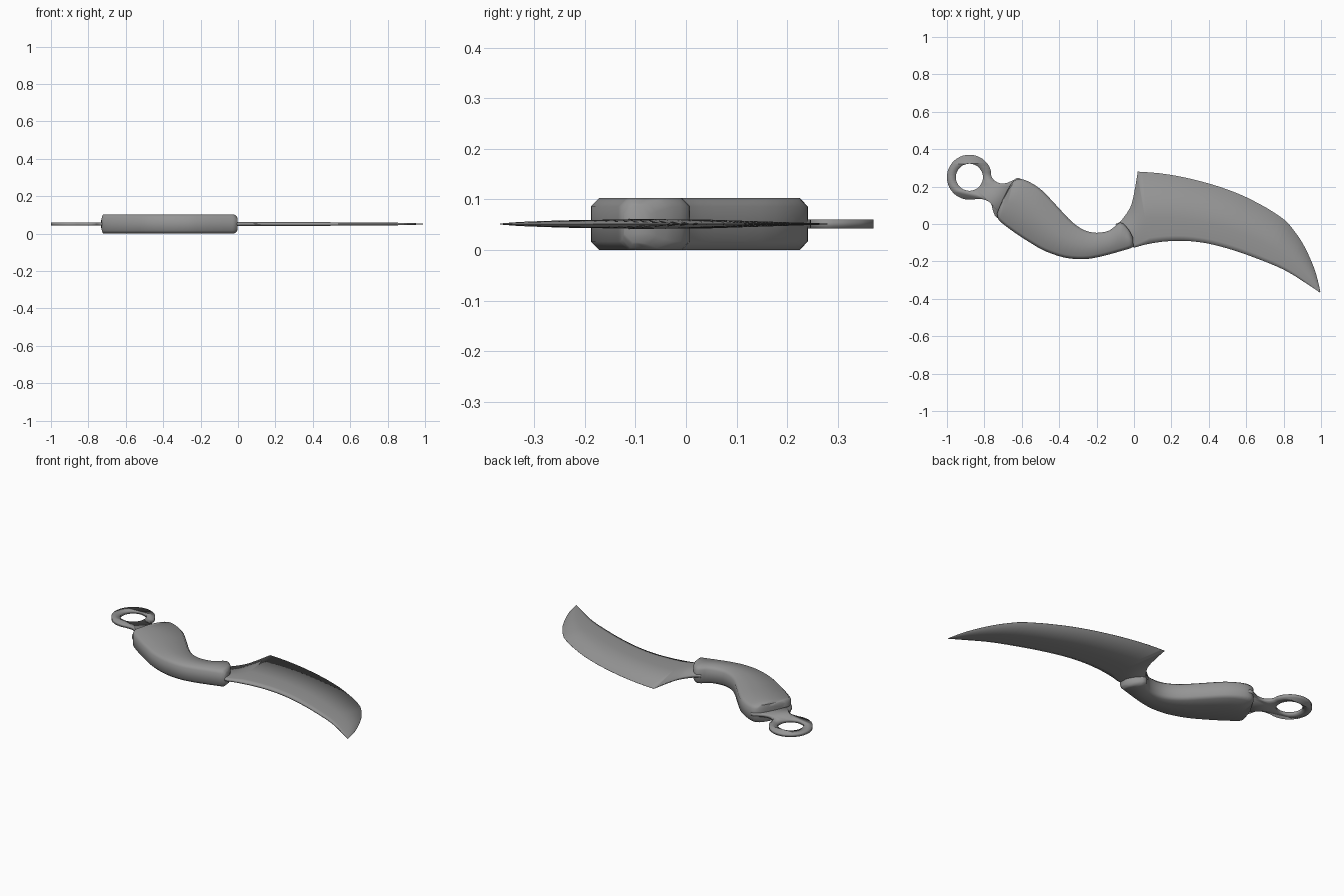
import bpy, bmesh
from math import sin, cos, radians, tau, hypot

if "Cube" in bpy.data.objects:
    bpy.data.objects.remove(bpy.data.objects["Cube"])

MID = 0.0515  # height of the middle plane of the knife

steel = bpy.data.materials.new("dark_grey")
steel.diffuse_color = (0.3, 0.3, 0.3, 1)
steel.use_nodes = True
steel.node_tree.nodes["Principled BSDF"].inputs["Base Color"].default_value = steel.diffuse_color


def finish(obj, angle):
    """Colour and smooth-shade an object."""
    obj.data.materials.clear()
    obj.data.materials.append(steel)
    bpy.ops.object.select_all(action='DESELECT')
    obj.select_set(True)
    bpy.context.view_layer.objects.active = obj
    bpy.ops.object.shade_smooth_by_angle(angle=radians(angle))


def dense(rows, n=3):
    """Catmull-Rom refinement of a list of stations."""
    p = [rows[0]] + rows + [rows[-1]]
    out = []
    for a, b, c, d in zip(p, p[1:], p[2:], p[3:]):
        for i in range(n):
            t = i / n
            out.append([q + 0.5 * t * (r - o + t * (2 * o - 5 * q + 4 * r - s
                        + t * (3 * (q - r) + s - o)))
                        for o, q, r, s in zip(a, b, c, d)])
    return out + [list(rows[-1])]


def loft(name, sections, angle):
    """Skin sections given as upper-half points mirrored about the middle plane."""
    bm = bmesh.new()
    rows = []
    for side in sections:
        ring = side + [(x, y, -z) for x, y, z in reversed(side)]
        rows.append([bm.verts.new((x, y, z + MID)) for x, y, z in ring])
    n = len(rows[0])
    for a, b in zip(rows, rows[1:]):
        for j in range(n):
            k = (j + 1) % n
            bm.faces.new((a[j], a[k], b[k], b[j]))
    bm.faces.new(rows[0])
    bm.faces.new(rows[-1])
    bmesh.ops.recalc_face_normals(bm, faces=bm.faces)
    mesh = bpy.data.meshes.new(name)
    bm.to_mesh(mesh)
    bm.free()
    obj = bpy.data.objects.new(name, mesh)
    bpy.context.collection.objects.link(obj)
    finish(obj, angle)


# Curved handle with chamfered edges: lower x, y, upper x, y, half height
grip = [(-0.732, 0.058, -0.715, 0.10, .036), (-0.725, 0.025, -0.69, 0.155, .0515),
        (-0.70, 0.00, -0.652, 0.22, .0515), (-0.66, -0.03, -0.615, 0.241, .0515),
        (-0.61, -0.065, -0.56, 0.225, .0515), (-0.545, -0.106, -0.49, 0.178, .0515),
        (-0.475, -0.145, -0.40, 0.083, .0515), (-0.37, -0.18, -0.33, 0.01, .0515),
        (-0.27, -0.188, -0.265, -0.033, .0515), (-0.20, -0.179, -0.2, -0.047, .0515),
        (-0.13, -0.162, -0.13, -0.034, .0515), (-0.06, -0.142, -0.075, 0.008, .0515),
        (-0.02, -0.13, -0.032, -0.025, .0515), (-0.003, -0.122, -0.006, -0.07, .036)]
sections = []
for x0, y0, x1, y1, h in dense(grip):
    h = min(h, 0.0515)
    c = 0.017 / hypot(x1 - x0, y1 - y0)
    profile = [(0, h - 0.017), (c, h), (0.5, h), (1 - c, h), (1, h - 0.017)]
    sections.append([(x0 + (x1 - x0) * t, y0 + (y1 - y0) * t, z) for t, z in profile])
loft("handle", sections, 60)

# Blade: lower edge x, y, upper edge x, y, half thickness, upper edge fraction
heel = [(-0.03, -0.115, -0.10, 0.00, .0095, .9), (0.00, -0.125, -0.075, 0.012, .0095, .9),
        (0.02, -0.121, -0.037, 0.06, .0095, .8), (0.045, -0.114, -0.012, 0.11, .0095, .6),
        (0.07, -0.108, 0.007, 0.20, .0095, .3), (0.09, -0.104, 0.02, 0.28, .0095, .1)]
edge = [(0.15, -0.095, 0.13, 0.272, .0095, .1), (0.22, -0.09, 0.24, 0.255, .0095, .1),
        (0.29, -0.091, 0.35, 0.23, .0095, .1), (0.37, -0.10, 0.46, 0.198, .0095, .1),
        (0.45, -0.117, 0.567, 0.158, .0095, .1), (0.55, -0.146, 0.65, 0.118, .009, .1),
        (0.64, -0.178, 0.727, 0.075, .0085, .1), (0.73, -0.213, 0.807, 0.02, .008, .1),
        (0.80, -0.244, 0.855, -0.035, .0075, .1), (0.86, -0.278, 0.90, -0.10, .0065, .1),
        (0.92, -0.317, 0.94, -0.18, .005, .1), (0.96, -0.343, 0.973, -0.265, .0035, .1),
        (0.994, -0.367, 0.996, -0.36, .001, .1)]
sections = []
for x0, y0, x1, y1, h, e in dense(heel) + dense(heel[-1:] + edge)[1:]:
    profile = [(0, 0.6), (0.08, 1), (0.35, 0.95), (1, e)]
    sections.append([(x0 + (x1 - x0) * t, y0 + (y1 - y0) * t, h * k) for t, k in profile])
loft("blade", sections, 100)

# Finger ring and the neck that runs into the handle (third value marks a corner)
CX, CY, R_OUT, R_IN = -0.88, 0.25, 0.12, 0.072
ring = [(CX + R_OUT * cos(radians(a)), CY + R_OUT * sin(radians(a)))
        for a in range(20, 271, 25)]
neck = [(-0.84, 0.133), (-0.80, 0.130), (-0.765, 0.108), (-0.755, 0.075),
        (-0.735, 0.035), (-0.68, 0.02, 1), (-0.58, 0.20, 1), (-0.615, 0.246),
        (-0.65, 0.232), (-0.695, 0.217), (-0.735, 0.225), (-0.762, 0.255)]
hole = [(CX + R_IN * cos(tau * i / 10), CY + R_IN * sin(tau * i / 10))
        for i in range(10)]
cu = bpy.data.curves.new("ring_and_neck", 'CURVE')
cu.dimensions = '2D'
cu.fill_mode = 'BOTH'
cu.resolution_u = 5
cu.extrude = 0.009
for pts in (ring + neck, hole):
    sp = cu.splines.new('BEZIER')
    sp.bezier_points.add(len(pts) - 1)
    sp.use_cyclic_u = True
    for bp, p in zip(sp.bezier_points, pts):
        bp.co = (p[0], p[1], 0)
        bp.handle_left_type = bp.handle_right_type = 'VECTOR' if len(p) > 2 else 'AUTO'
obj = bpy.data.objects.new("ring_and_neck", cu)
bpy.context.collection.objects.link(obj)
obj.location.z = MID
bpy.ops.object.select_all(action='DESELECT')
obj.select_set(True)
bpy.context.view_layer.objects.active = obj
bpy.ops.object.convert(target='MESH')
obj = bpy.context.view_layer.objects.active
bm = bmesh.new()
bm.from_mesh(obj.data)
bmesh.ops.remove_doubles(bm, verts=bm.verts, dist=0.0002)
bmesh.ops.recalc_face_normals(bm, faces=bm.faces)
bm.to_mesh(obj.data)
bm.free()
finish(obj, 100)
